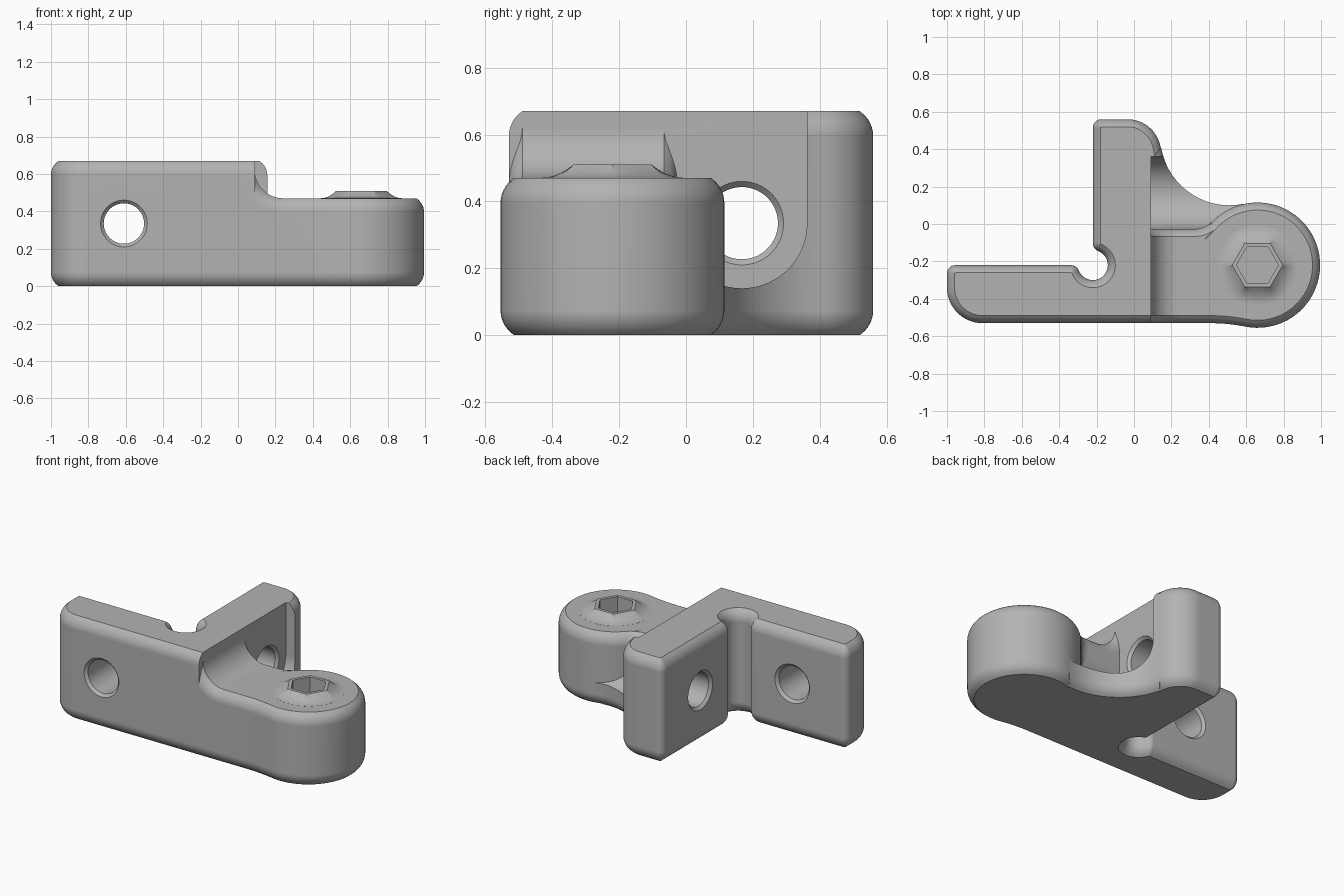
import bpy, bmesh
from math import sin, cos, radians, sqrt, pi

if "Cube" in bpy.data.objects:
    bpy.data.objects.remove(bpy.data.objects["Cube"])

grey = bpy.data.materials.new("plain grey")
grey.use_nodes = True
grey.diffuse_color = (0.45, 0.45, 0.45, 1)
grey.node_tree.nodes["Principled BSDF"].inputs["Base Color"].default_value = (0.45, 0.45, 0.45, 1)

HEIGHT, ARM_TOP, AXIS_Z = 0.67, 0.47, 0.335
FRONT, BOSS = -0.53, (0.66, -0.22)


def arc(cx, cy, r, a, b, step=6):
    n = max(2, round(abs(b - a) / step))
    return [(cx + r * cos(radians(a + (b - a) * i / n)),
             cy + r * sin(radians(a + (b - a) * i / n))) for i in range(n + 1)]


def inset(pts, d):
    """Move a counter-clockwise outline inward by d with mitred corners."""
    out = []
    for i, (x, y) in enumerate(pts):
        normals = []
        for (ax, ay), (bx, by) in ((pts[i - 1], pts[i]), (pts[i], pts[(i + 1) % len(pts)])):
            length = sqrt((bx - ax) ** 2 + (by - ay) ** 2)
            normals.append((-(by - ay) / length, (bx - ax) / length))
        (px, py), (qx, qy) = normals
        k = d / (1 + px * qx + py * qy)
        out.append((x + k * (px + qx), y + k * (py + qy)))
    return out


def skin(name, rings):
    """Join equal rings of points into a closed solid."""
    bm = bmesh.new()
    loops = [[bm.verts.new(p) for p in ring] for ring in rings]
    n = len(loops[0])
    for low, high in zip(loops, loops[1:]):
        for i in range(n):
            j = (i + 1) % n
            bm.faces.new((low[i], low[j], high[j], high[i]))
    bm.faces.new(loops[0][::-1])
    bm.faces.new(loops[-1])
    bmesh.ops.recalc_face_normals(bm, faces=bm.faces)
    mesh = bpy.data.meshes.new(name)
    bm.to_mesh(mesh)
    bm.free()
    mesh.materials.append(grey)
    ob = bpy.data.objects.new(name, mesh)
    bpy.context.collection.objects.link(ob)
    return ob


def loft(name, outline, levels, axis="z"):
    """Stack insets of an outline along an axis; levels are (position, inset)."""
    pts = []
    for p in outline:
        if not pts or abs(p[0] - pts[-1][0]) + abs(p[1] - pts[-1][1]) > 1e-3:
            pts.append(p)
    place = {"z": lambda u, v, w: (u, v, w),
             "y": lambda u, v, w: (u, w, v),
             "x": lambda u, v, w: (w, u, v)}[axis]
    return skin(name, [[place(u, v, w) for u, v in inset(pts, d)] for w, d in levels])


# Rounded edge: an arc tangent to the wall that meets the end face at an angle
EDGE_H, EDGE_R = 0.075, 0.09
edge = [(h, EDGE_R - sqrt(EDGE_R ** 2 - h * h)) for h in (EDGE_H * i / 6 for i in range(7))]


def rounded(lo, hi):
    return ([(lo + EDGE_H - h, d) for h, d in reversed(edge)]
            + [(hi - EDGE_H + h, d) for h, d in edge])


def combine(target, other, operation):
    mod = target.modifiers.new(operation.lower(), "BOOLEAN")
    mod.operation, mod.object, mod.solver = operation, other, "EXACT"
    bpy.context.view_layer.objects.active = target
    bpy.ops.object.modifier_apply(modifier=mod.name)
    bpy.data.objects.remove(other)


# Two flanges at a right angle, with corner relief and a curved web
body_outline = ([(0.3, FRONT), (0.3, -0.15), (0.55, -0.15)]
                + arc(0.51, 0.47, 0.37, 282.3, 189.4)
                + arc(-0.035, 0.38, 0.18, 9.4, 90)
                + arc(-0.175, 0.515, 0.045, 90, 180, 15)
                + arc(-0.175, -0.103, 0.045, 180, 248.9, 12)
                + arc(-0.22, -0.22, 0.08, 68.9, -158.9, 10)
                + arc(-0.337, -0.265, 0.045, 21.1, 90, 12)
                + arc(-0.955, -0.265, 0.045, 90, 180, 15)
                + arc(-0.81, -0.34, 0.19, 180, 270))
body = loft("bracket_body", body_outline, rounded(0, HEIGHT))

# U-shaped clearance beside the upright flange
slot_outline = ([(0.362, 1)] + arc(0.167, AXIS_Z, 0.195, 0, -180)
                + [(-1, AXIS_Z), (-1, 1)])[::-1]
combine(body, loft("slot_cutter", slot_outline, [(0.09, 0), (2, 0)], "x"), "DIFFERENCE")

# Low arm ending in a round pad
arm_outline = ([(0, FRONT)] + arc(0.41, -1.46, 0.93, 90, 78.6, 3)
               + arc(*BOSS, 0.335, 258.6, 497, 5)
               + arc(0.327, 0.094, 0.12, -43, -90)
               + [(0, -0.026)])
combine(body, loft("arm", arm_outline, rounded(0, ARM_TOP)), "UNION")

# Fillet from the arm top up to the flange
fillet_outline = ([(-0.1, 0.2), (0.28, 0.2), (0.28, ARM_TOP)]
                  + arc(0.24, 0.62, 0.15, 270, 180) + [(-0.1, 0.62)])
fillet_levels = ([(FRONT + d, EDGE_H - h) for h, d in edge]
                 + [(-0.026 - d, EDGE_H - h) for h, d in reversed(edge)])
combine(body, loft("arm_fillet", fillet_outline, fillet_levels, "y"), "UNION")

# Raised boss that blends from a circle to a hexagon
def boss_ring(t, z, base=0.215):
    ring = []
    for i in range(72):
        a = i * 5
        hexagon = 0.135 * cos(pi / 6) / cos(radians(a % 60 - 30))
        r = base + (hexagon - base) * t
        ring.append((BOSS[0] + r * cos(radians(a)), BOSS[1] + r * sin(radians(a)), z))
    return ring


boss_rings = [boss_ring(0, 0.42, 0.2)]
boss_rings += [boss_ring(i / 7, 0.4705 + 0.0395 * (i / 7) ** 2) for i in range(8)]
combine(body, skin("hex_boss", boss_rings), "UNION")

# Hexagonal socket
socket = arc(*BOSS, 0.112, 0, 300, 60)
combine(body, loft("socket_cutter", socket, [(0.25, 0), (0.6, 0)]), "DIFFERENCE")

# Chamfered bolt hole through each flange
for u, lo, hi, axis in ((-0.61, FRONT, -0.22, "y"), (0.167, -0.22, 0.09, "x")):
    circle = arc(u, AXIS_Z, 0.125, 0, 354)
    c = 0.017
    levels = [(lo - c, -c), (lo + c, c), (hi - c, c), (hi + c, -c)]
    combine(body, loft("hole_cutter", circle, levels, axis), "DIFFERENCE")

# Smooth curves, crisp edges
bpy.ops.object.select_all(action="DESELECT")
body.select_set(True)
bpy.context.view_layer.objects.active = body
bpy.ops.object.shade_smooth_by_angle(angle=radians(25))
weighted = body.modifiers.new("weighted_normals", "WEIGHTED_NORMAL")
weighted.keep_sharp = True
